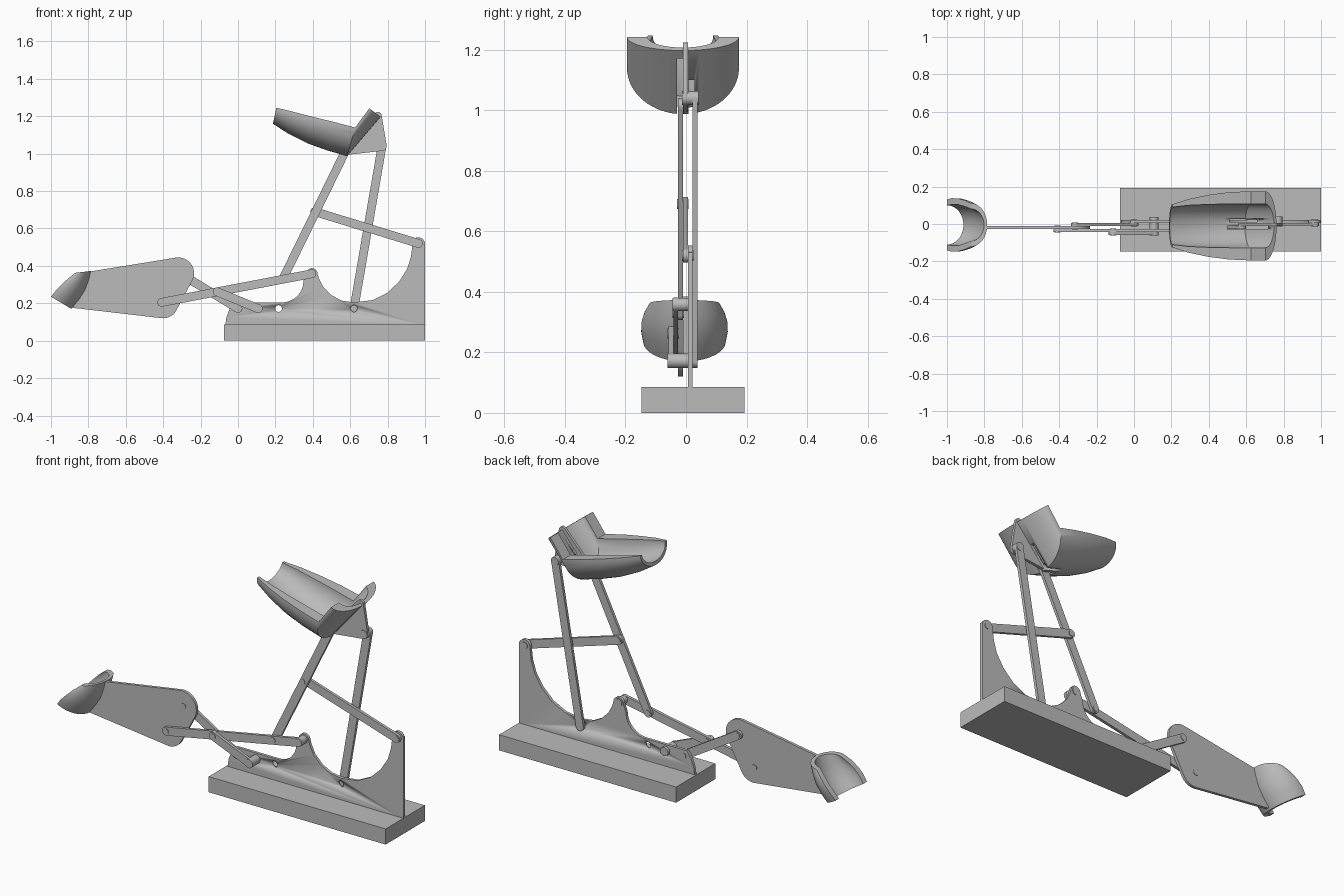
import bpy, bmesh, math
from mathutils import Vector, geometry

cube = bpy.data.objects.get("Cube")
if cube:
    bpy.data.objects.remove(cube)

grey = bpy.data.materials.new("plain grey")
grey.use_nodes = True
grey.diffuse_color = (0.5, 0.5, 0.5, 1)
grey.node_tree.nodes["Principled BSDF"].inputs["Base Color"].default_value = (0.5, 0.5, 0.5, 1)

# Layers of flat parts, stacked from front to back
T = 0.016
OUTER, FRONT, LEG, MIDDLE, SPINE, BACK = [-0.058 + T * i for i in range(6)]


def finish(name, bm):
    bmesh.ops.recalc_face_normals(bm, faces=bm.faces)
    mesh = bpy.data.meshes.new(name)
    bm.to_mesh(mesh)
    bm.free()
    mesh.materials.append(grey)
    ob = bpy.data.objects.new(name, mesh)
    bpy.context.collection.objects.link(ob)
    bpy.ops.object.select_all(action='DESELECT')
    ob.select_set(True)
    bpy.context.view_layer.objects.active = ob
    bpy.ops.object.shade_smooth_by_angle(angle=math.radians(30))
    return ob


def plate(name, outline, y0, y1):
    """Extrude an x-z outline from y0 to y1."""
    bm = bmesh.new()
    face = bm.faces.new([bm.verts.new((x, y0, z)) for x, z in outline])
    new = bmesh.ops.extrude_face_region(bm, geom=[face])["geom"]
    bmesh.ops.translate(bm, vec=(0, y1 - y0, 0),
                        verts=[v for v in new if isinstance(v, bmesh.types.BMVert)])
    return finish(name, bm)


def arc(x, z, r, a0, a1, n=16):
    angles = [math.radians(a0 + (a1 - a0) * i / n) for i in range(n + 1)]
    return [(x + r * math.cos(a), z + r * math.sin(a)) for a in angles]


def hull(*circles):
    """Outline wrapped round circles given as x, z, radius."""
    pts = [Vector(p) for c in circles for p in arc(*c, 0, 352.5, 47)]
    return [pts[i] for i in geometry.convex_hull_2d(pts)]


def box(name, x0, x1, y0, y1, z0, z1):
    return plate(name, [(x0, z0), (x1, z0), (x1, z1), (x0, z1)], y0, y1)


def pin(name, p, r, y0, y1):
    return plate(name, arc(*p, r, 0, 345, 23), y0, y1)


def link(name, a, b, y):
    return plate(name, hull((*a, 0.023), (*b, 0.023)), y, y + T)


def cut(ob, cutter):
    mod = ob.modifiers.new("cut", 'BOOLEAN')
    mod.operation = 'DIFFERENCE'
    mod.solver = 'EXACT'
    mod.object = cutter
    cutter.hide_render = True
    bpy.context.view_layer.objects.active = ob
    bpy.ops.object.modifier_apply(modifier=mod.name)
    bpy.data.objects.remove(cutter)


def shell(name, sections, cy, depth, n=32):
    """Loft crescents: rim point, deepest point, outer and inner half width."""
    bm = bmesh.new()
    rings = []
    for rim, deep, w_out, w_in in sections:
        rim, deep = Vector(rim), Vector(deep)
        ring = []
        for w, d in ((w_out, 1), (w_in, depth)):
            row = []
            for i in range(n + 1):
                t = math.pi * i / n
                p = rim + (deep - rim) * math.sin(t) * d
                row.append(bm.verts.new((p.x, cy + w * math.cos(t), p.y)))
            ring.append(row)
        rings.append(ring)
    for a, b in zip(rings, rings[1:]):
        for k in (0, 1):
            for i in range(n):
                bm.faces.new((a[k][i], a[k][i + 1], b[k][i + 1], b[k][i]))
        for i in (0, n):
            bm.faces.new((a[0][i], a[1][i], b[1][i], b[0][i]))
    for outer, inner in (rings[0], rings[-1]):
        for i in range(n):
            bm.faces.new((outer[i], outer[i + 1], inner[i + 1], inner[i]))
    return finish(name, bm)


# Pivot points
seat_rear, seat_front, spine_low = (0.77, 1.04), (0.575, 1.015), (0.62, 0.172)
post_mid, spine_top, post_foot = (0.41, 0.69), (0.965, 0.52), (0.24, 0.33)
spine_bump, leg_low, leg_top = (0.395, 0.358), (-0.408, 0.205), (-0.315, 0.362)
crank_end, crank_axle, leg_axle = (-0.112, 0.262), (0.107, 0.172), (0.0, 0.172)

# Base and scalloped spine
box("base", -0.075, 1.0, -0.147, 0.193, 0, 0.086)
outline = [(1.0, 0.08), (1.0, 0.53)] + arc(0.965, 0.52, 0.033, 20, 160, 10)
outline += [(0.931, 0.5), (0.925, 0.45), (0.905, 0.385), (0.863, 0.318), (0.80, 0.257),
            (0.72, 0.217), (0.62, 0.205), (0.555, 0.214), (0.50, 0.243),
            (0.455, 0.288), (0.432, 0.335)]
outline += arc(0.395, 0.358, 0.03, 0, 180, 12) + arc(0.235, 0.32, 0.115, 0, -90)
outline += [(-0.02, 0.205), (-0.045, 0.17), (-0.062, 0.125), (-0.068, 0.08)]
spine = plate("spine", outline, SPINE, SPINE + T)
cut(spine, pin("hole_cutter", (0.217, 0.172), 0.018, -0.1, 0.1))
cut(spine, pin("hole_cutter", spine_low, 0.018, -0.1, 0.1))

# Linkage bars
link("rear_post", seat_rear, spine_low, BACK)
link("front_post", post_foot, seat_front, LEG)
link("stay_bar", post_mid, spine_top, MIDDLE)
link("drive_bar", leg_low, spine_bump, FRONT)
link("leg_bar", leg_top, leg_axle, MIDDLE)
link("crank", crank_end, crank_axle, OUTER)

# Pins and axles
E = 0.003
for name, p, r, y0, y1 in (
        ("seat_axle", seat_rear, 0.023, MIDDLE - E, BACK + T + E),
        ("crank_axle", crank_axle, 0.024, OUTER - E, BACK + T),
        ("bump_axle", spine_bump, 0.022, FRONT - E, SPINE + T + E),
        ("stay_axle", spine_top, 0.018, MIDDLE - E, SPINE + T + E),
        ("stay_pin", post_mid, 0.016, LEG - E, MIDDLE + T + E),
        ("post_pin", post_foot, 0.016, FRONT - E, LEG + T + E),
        ("drive_pin", leg_low, 0.016, FRONT - E, LEG + T + E),
        ("crank_pin", crank_end, 0.016, OUTER - E, FRONT + T + E),
        ("leg_pin", leg_top, 0.016, LEG - E, MIDDLE + T + E),
        ("leg_axle", leg_axle, 0.016, MIDDLE - E, SPINE + T + E)):
    pin(name, p, r, y0, y1)

# Leg plate with heel cup
plate("leg_plate", hull((-0.32, 0.36, 0.085), (-0.4, 0.2, 0.08),
                        (-0.79, 0.365, 0.005), (-0.875, 0.18, 0.005)), LEG, LEG + T)
shell("heel_cup", [
    ((-0.87, 0.363), (-0.785, 0.373), 0.115, 0.085),
    ((-0.908, 0.333), (-0.797, 0.325), 0.132, 0.1),
    ((-0.943, 0.3), (-0.816, 0.272), 0.142, 0.11),
    ((-0.974, 0.268), (-0.847, 0.222), 0.143, 0.11),
    ((-1.0, 0.235), (-0.89, 0.17), 0.136, 0.105)], -0.005, 0.8)

# Seat trough with upturned back, slotted for the posts
seat = shell("seat", [
    ((0.205, 1.246), (0.187, 1.16), 0.115, 0.1),
    ((0.29, 1.225), (0.27, 1.106), 0.143, 0.11),
    ((0.4, 1.197), (0.37, 1.056), 0.166, 0.115),
    ((0.51, 1.17), (0.475, 1.018), 0.18, 0.117),
    ((0.626, 1.14), (0.583, 0.987), 0.185, 0.117),
    ((0.702, 1.242), (0.762, 1.197), 0.185, 0.117)], -0.01, 0.78)
cut(seat, box("slot_cutter", 0.5, 0.78, -0.029, -0.01, 0.9, 1.17))
cut(seat, box("slot_cutter", 0.51, 0.78, 0.008, 0.028, 0.9, 1.1))
plate("seat_bracket", hull((*seat_rear, 0.025), (*seat_front, 0.022),
                           (0.748, 1.203, 0.02)), MIDDLE, MIDDLE + T)
